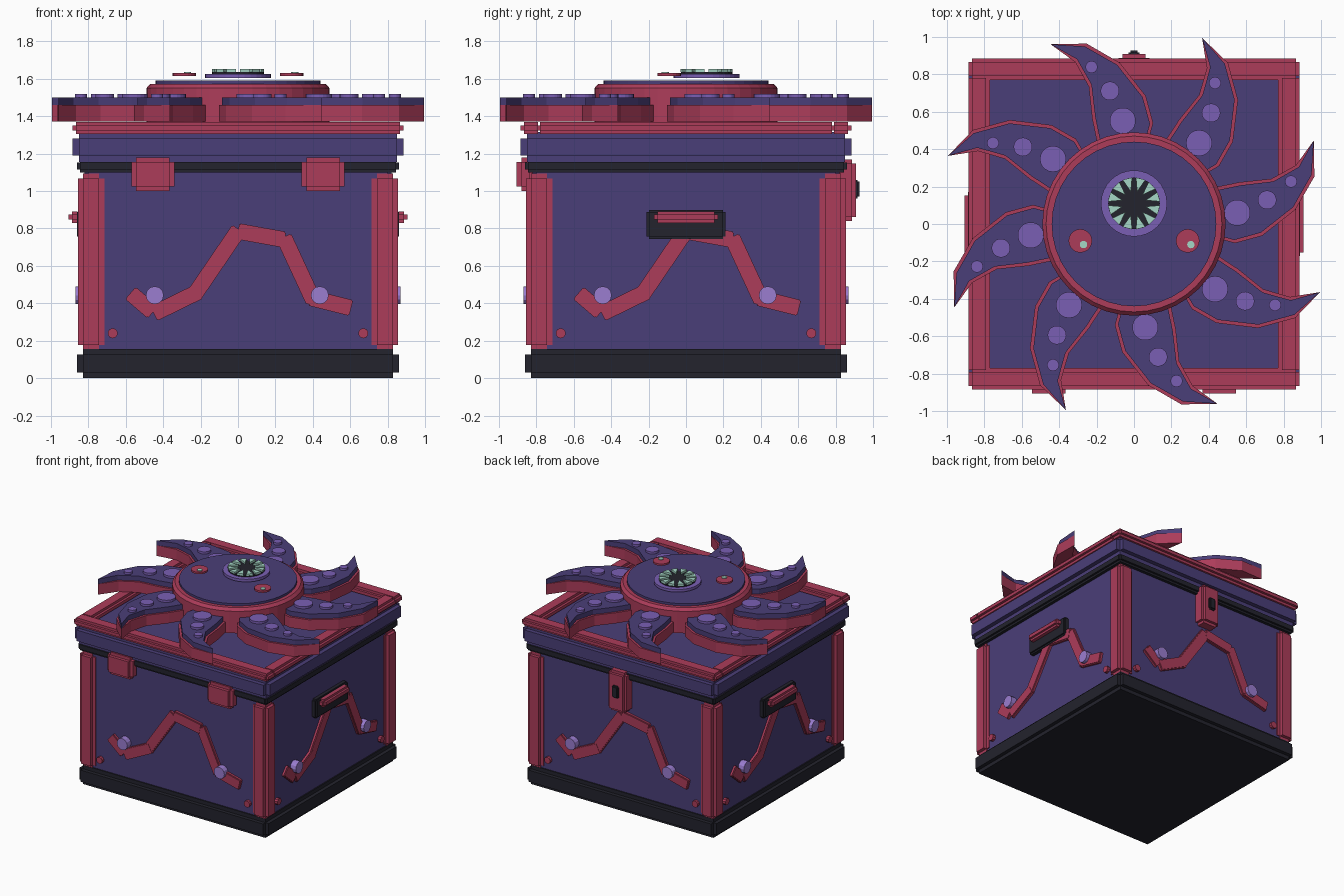
import bpy, bmesh, math
from mathutils import Matrix, Vector

if "Cube" in bpy.data.objects:
    bpy.data.objects.remove(bpy.data.objects["Cube"])


def material(name, r, g, b):
    lin = [(c / 255 / 12.92) if c < 10 else ((c / 255 + 0.055) / 1.055) ** 2.4 for c in (r, g, b)]
    m = bpy.data.materials.new(name)
    m.diffuse_color = (*lin, 1)
    m.use_nodes = True
    m.node_tree.nodes["Principled BSDF"].inputs["Base Color"].default_value = m.diffuse_color
    return m


INDIGO = material("indigo", 74, 62, 120)
RED = material("crimson", 172, 60, 90)
DARK = material("charcoal", 35, 35, 45)
VIOLET = material("violet", 122, 95, 180)
LILAC = material("lilac", 155, 125, 208)
MINT = material("pale_mint", 165, 215, 198)


def finish(name, bm, mat, matrix=Matrix()):
    bm.transform(matrix)
    bmesh.ops.recalc_face_normals(bm, faces=bm.faces)
    me = bpy.data.meshes.new(name)
    bm.to_mesh(me)
    bm.free()
    me.materials.append(mat)
    ob = bpy.data.objects.new(name, me)
    bpy.context.collection.objects.link(ob)
    return ob


def turn(k):
    return Matrix.Rotation(k * math.pi / 2, 4, 'Z')


def stepped_box(name, lo, hi, b, mat, matrix=Matrix()):
    """Box with stepped edges: three crossing boxes, each full size along one axis."""
    lo, hi = Vector(lo), Vector(hi)
    centre, size = (lo + hi) / 2, hi - lo
    bm = bmesh.new()
    for axis in range(3):
        s = [size[i] - (0 if i == axis else 2 * b) for i in range(3)]
        bmesh.ops.create_cube(bm, size=1, matrix=Matrix.Translation(centre) @ Matrix.Diagonal((*s, 1)))
    return finish(name, bm, mat, matrix)


def disc(name, x, y, z0, z1, r, mat, n=24, matrix=Matrix(), r_top=None):
    bm = bmesh.new()
    bmesh.ops.create_cone(bm, cap_ends=True, segments=n, radius1=r, radius2=r_top or r, depth=z1 - z0,
                          matrix=Matrix.Translation((x, y, (z0 + z1) / 2)))
    return finish(name, bm, mat, matrix)


def slab(name, outline, z0, z1, mat, matrix=Matrix()):
    """Flat outline raised from z0 to z1."""
    bm = bmesh.new()
    face = bm.faces.new([bm.verts.new((x, y, z0)) for x, y in outline])
    up = bmesh.ops.extrude_face_region(bm, geom=[face])
    bmesh.ops.translate(bm, vec=(0, 0, z1 - z0), verts=[v for v in up['geom'] if isinstance(v, bmesh.types.BMVert)])
    return finish(name, bm, mat, matrix)


# Chest body, base, dark rim and lid
stepped_box("body", (-.82, -.82, .08), (.82, .82, 1.12), .02, INDIGO)
stepped_box("base", (-.86, -.86, 0), (.86, .86, .155), .03, DARK)
stepped_box("rim", (-.86, -.86, 1.1), (.86, .86, 1.17), .016, DARK)
stepped_box("lid", (-.885, -.885, 1.155), (.885, .885, 1.315), .035, INDIGO)

# Parts repeated on all four sides
zigzag = [((-.575, .455), (-.455, .352)), ((-.45, .345), (-.205, .465)), ((-.23, .45), (.005, .795)),
          ((.0, .785), (.25, .74)), ((.245, .755), (.405, .41)), ((.385, .43), (.605, .375))]
OUT = Matrix.Rotation(math.pi / 2, 4, 'X')   # stands a flat part up, facing the front
for k in range(4):
    side = turn(k)
    stepped_box("corner_post", (.715, -.855, .15), (.855, -.715, 1.095), .027, RED, side)
    half = .8 if k % 2 else .885
    stepped_box("lid_trim", (-half, -.885, 1.305), (half, -.77, 1.37), .02, RED, side)
    for i, (a, c) in enumerate(zigzag):
        a, c = Vector(a), Vector(c)
        d = c - a
        m = side @ OUT @ Matrix.Translation((*((a + c) / 2), 0)) @ Matrix.Rotation(math.atan2(d.y, d.x), 4, 'Z')
        top = .842 + .002 * (i % 2)
        stepped_box("zigzag_strip", (-d.length / 2, -.043, .80), (d.length / 2, .043, top), .006, RED, m)
    for x in (-.445, .437):
        disc("side_stud", x, .443, .80, .87, .048, LILAC, 12, side @ OUT)
    for x in (-.67, .67):
        disc("rivet", x, .24, .80, .845, .027, RED, 10, side @ OUT)

# Carrying handles on the left and right
for k in (1, 3):
    stepped_box("handle_plate", (-.21, -.86, .745), (.21, -.80, .90), .012, DARK, turn(k))
    stepped_box("handle_grip", (-.17, -.905, .83), (.17, -.84, .892), .017, RED, turn(k))

# Hinges at the front, latch at the back
for x in (-.455, .455):
    stepped_box("hinge", (x - .115, -.905, 1.0), (x + .115, -.81, 1.18), .025, RED)
stepped_box("latch", (-.083, .80, .84), (.083, .91, 1.17), .022, RED)
stepped_box("keyhole", (-.03, .88, .96), (.03, .928, 1.06), .01, DARK)

# Eight curling tentacles with suckers
tip = Vector((-.995, .364))
upper = [Vector(p) for p in ((-.861, .503), (-.663, .556), (-.44, .529), (-.31, .455), (-.22, .30))]
lower = [Vector(p) for p in ((-.834, .39), (-.69, .348), (-.556, .24), (-.465, .18), (-.33, .10))]


def outline(inset):
    pairs = [((l - u).normalized() * inset, u, l) for u, l in zip(upper, lower)]
    return [tip] + [u + d for d, u, l in pairs] + [l - d for d, u, l in reversed(pairs)]


for k in range(8):
    m = turn(k / 2)
    slab("tentacle", outline(0), 1.373, 1.46, RED, m)
    slab("tentacle_skin", outline(.018), 1.46, 1.50, INDIGO, m)
    for x, y, r in ((-.433, .348, .07), (-.594, .412, .05), (-.754, .433, .032)):
        disc("sucker", x, y, 1.495, 1.518, r, VIOLET, 20, m)

# Round head
disc("head", 0, 0, 1.37, 1.55, .49, RED, 40)
disc("head_bevel", 0, 0, 1.55, 1.572, .49, RED, 40, r_top=.47)
disc("head_cap", 0, 0, 1.57, 1.59, .44, INDIGO, 40)

# Mouth with a ring of teeth
disc("lip", 0, .11, 1.604, 1.626, .177, VIOLET, 32)
disc("mouth", 0, .11, 1.62, 1.636, .138, DARK, 32)
for i in range(12):
    m = Matrix.Translation((0, .11, 0)) @ Matrix.Rotation(math.radians(30 * i + 15), 4, 'Z')
    slab("tooth", ((.137, -.026), (.137, .026), (.065, 0)), 1.636, 1.652, MINT, m)

# Eyes with glints
for s in (-1, 1):
    disc("eye", s * .287, -.09, 1.615, 1.63, .063, RED, 20)
    disc("eye_glint", s * .287 + .017, -.11, 1.628, 1.636, .02, MINT, 12)
